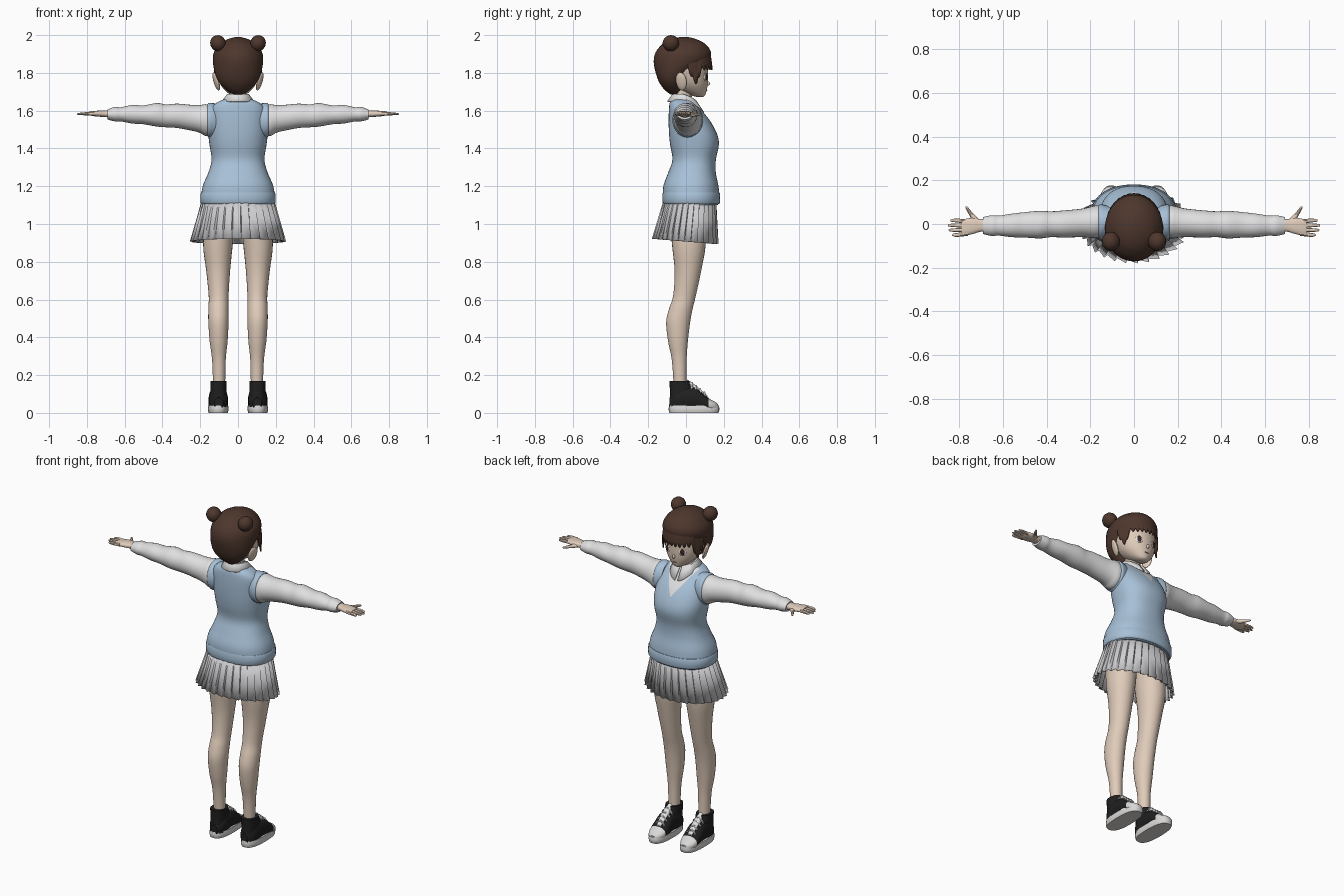
import bpy, bmesh
from math import sin, cos, pi, radians
from mathutils import Matrix, Vector

cube = bpy.data.objects.get("Cube")
if cube:
    bpy.data.objects.remove(cube, do_unlink=True)

made = []


def material(name, *rgb):
    mat = bpy.data.materials.new(name)
    mat.use_nodes = True
    mat.diffuse_color = (*rgb, 1)
    mat.node_tree.nodes["Principled BSDF"].inputs["Base Color"].default_value = (*rgb, 1)
    return mat


skin = material("skin", .74, .60, .49)
brown = material("brown hair", .075, .038, .026)
blue = material("pale blue knit", .39, .53, .68)
white = material("white cotton", .74, .74, .75)
grey = material("light grey pleats", .62, .61, .63)
black = material("black canvas", .014, .014, .015)
rubber = material("off white rubber", .70, .69, .68)
iris = material("dark brown eye", .05, .02, .015)
pink = material("pink lip", .55, .24, .20)


def finish(name, bm, mat, mirror=False, thickness=0):
    bmesh.ops.recalc_face_normals(bm, faces=bm.faces[:])
    mesh = bpy.data.meshes.new(name)
    bm.to_mesh(mesh)
    bm.free()
    mesh.materials.append(mat)
    obj = bpy.data.objects.new(name, mesh)
    bpy.context.collection.objects.link(obj)
    if thickness:
        solid = obj.modifiers.new("thickness", "SOLIDIFY")
        solid.thickness = thickness
    if mirror:
        mod = obj.modifiers.new("mirror", "MIRROR")
        mod.use_mirror_merge = False
    made.append(obj)
    return obj


def spline(rows, steps):
    """Smooth interpolation through rows of numbers."""
    out = []
    for i in range(len(rows) - 1):
        a, b, c, d = (rows[max(0, min(len(rows) - 1, i + k))] for k in (-1, 0, 1, 2))
        for s in range(steps):
            t = s / steps
            out.append([q + t * ((r - p) / 2 + t * (p - 2.5 * q + 2 * r - w / 2
                        + t * (1.5 * (q - r) + (w - p) / 2)))
                        for p, q, r, w in zip(a, b, c, d)])
    return out + [list(rows[-1])]


def grid_faces(bm, rings, closed):
    for low, high in zip(rings, rings[1:]):
        n = len(low)
        for i in range(n if closed else n - 1):
            j = (i + 1) % n
            bm.faces.new((low[i], low[j], high[j], high[i]))


def loft(name, mat, axis, rows, mirror=False, power=2, seg=28, steps=4):
    """Rows hold a position on the axis, then both limits on the other two axes."""
    bm = bmesh.new()
    rings = []
    for pos, a0, a1, b0, b1 in spline(rows, steps):
        ring = []
        for i in range(seg):
            c, s = cos(2 * pi * i / seg), sin(2 * pi * i / seg)
            u = abs(c) ** (2 / power) * (1 if c > 0 else -1)
            v = abs(s) ** (2 / power) * (1 if s > 0 else -1)
            co = [(a0 + a1 + u * (a1 - a0)) / 2, (b0 + b1 + v * (b1 - b0)) / 2]
            co.insert(axis, pos)
            ring.append(bm.verts.new(co))
        rings.append(ring)
    grid_faces(bm, rings, True)
    bm.faces.new(rings[0])
    bm.faces.new(rings[-1])
    return finish(name, bm, mat, mirror)


def centred(rows):
    """Expand (z, half width, back, front) into loft rows."""
    return [(z, -w, w, back, front) for z, w, back, front in rows]


def ball(name, mat, place, size, turn=0, tilt=0, mirror=False):
    bm = bmesh.new()
    bmesh.ops.create_uvsphere(bm, u_segments=20, v_segments=12, radius=1)
    bm.transform(Matrix.Translation(place) @ Matrix.Rotation(turn, 4, "Z")
                 @ Matrix.Rotation(tilt, 4, "Y") @ Matrix.Diagonal((*size, 1)))
    return finish(name, bm, mat, mirror)


def recolour(obj, mat, planes, rule):
    """Cut the mesh along planes, then paint the faces chosen by the rule."""
    bm = bmesh.new()
    bm.from_mesh(obj.data)
    for co, normal in planes:
        bmesh.ops.bisect_plane(bm, geom=bm.verts[:] + bm.edges[:] + bm.faces[:],
                               plane_co=co, plane_no=normal)
    obj.data.materials.append(mat)
    for face in bm.faces:
        if rule(face.calc_center_median()):
            face.material_index = 1
    bm.to_mesh(obj.data)
    bm.free()


# Legs
loft("legs", skin, 2, [
    (1.08, .01, .17, -.09, .1), (.9, .027, .185, -.075, .105), (.75, .042, .168, -.06, .08),
    (.62, .05, .155, -.068, .052), (.55, .05, .157, -.09, .035), (.48, .05, .157, -.105, .022),
    (.38, .055, .15, -.095, .01), (.28, .065, .137, -.075, .003), (.14, .068, .132, -.065, .002)],
    mirror=True)

# Shoes: shaft, foot with pale toe cap, sole, tongue and laces
loft("shoe_shafts", black, 2, [
    (.03, .058, .15, -.09, .05), (.1, .06, .147, -.085, .04), (.168, .06, .145, -.088, .018)],
    mirror=True, power=2.4)
foot = loft("shoe_feet", black, 1, [
    (-.088, .08, .125, .02, .08), (-.05, .056, .15, .015, .12), (0, .056, .152, .015, .14),
    (.05, .054, .155, .015, .135), (.085, .052, .157, .012, .108), (.125, .055, .156, .012, .075),
    (.155, .07, .142, .012, .058), (.17, .088, .122, .015, .045)], mirror=True, power=2.3)
recolour(foot, rubber, [((0, .118, 0), (0, 1, 0))], lambda c: c.y > .118)
loft("shoe_soles", rubber, 2, [
    (0, .054, .156, -.088, .172), (.018, .05, .159, -.092, .177), (.038, .052, .157, -.09, .174)],
    mirror=True, power=2.6)
loft("shoe_tongues", white, 1, [
    (.005, .088, .118, .1, .178), (.035, .083, .124, .1, .158), (.07, .083, .124, .08, .13),
    (.115, .09, .118, .05, .09)], mirror=True, power=3)
for k in range(4):
    y, z = .03 + .022 * k, .157 - .017 * k
    loft(f"shoe_lace_{k + 1}", white, 0, [
        (.07, y - .006, y + .006, z - .03, z - .018), (.104, y - .006, y + .006, z - .003, z + .008),
        (.138, y - .006, y + .006, z - .03, z - .018)], mirror=True, seg=8)

# Pleated skirt
bm = bmesh.new()
pleats = 30
rings = []
for t in (0, .5, 1):
    ring = []
    for i in range(pleats):
        for part, swell in ((0, 0), (.8, .085), (.9, -.01)):
            a = 2 * pi * (i + part) / pleats
            r = 1 + swell * (.25 + .75 * t)
            ring.append(bm.verts.new(((.185 + .05 * t) * r * cos(a),
                                      (.135 + .028 * t) * r * sin(a) + .022 - .026 * t,
                                      1.14 - t * (.232 + .014 * sin(a)))))
    rings.append(ring)
grid_faces(bm, rings, True)
finish("pleated_skirt", bm, grey, thickness=.004)

# Knitted vest with a V neck showing the shirt
vest = loft("vest", blue, 2, centred([
    (1.1, .186, -.112, .168), (1.13, .195, -.12, .176), (1.2, .187, -.12, .172),
    (1.27, .158, -.095, .158), (1.34, .14, -.072, .158), (1.42, .151, -.084, .174),
    (1.48, .157, -.09, .163), (1.55, .154, -.092, .125), (1.61, .143, -.09, .075),
    (1.645, .108, -.085, .045), (1.667, .055, -.07, .025)]), power=2.3, seg=48)
slope, tip = 1.5, 1.51
recolour(vest, white, [((0, 0, tip), (side * slope, 0, 1)) for side in (-1, 1)],
         lambda c: c.y > 0 and c.z > tip + slope * abs(c.x))
loft("vest_hem", blue, 2, centred([
    (1.105, .19, -.116, .174), (1.115, .199, -.124, .18), (1.16, .198, -.124, .18),
    (1.168, .19, -.12, .174)]), power=2.3, seg=48, steps=2)
loft("vest_armholes", blue, 0, [
    (.11, -.06, .08, 1.46, 1.637), (.15, -.072, .09, 1.458, 1.641),
    (.162, -.066, .084, 1.464, 1.634)], mirror=True)

# Shirt sleeves and cuffs
loft("sleeves", white, 0, [
    (.12, -.06, .08, 1.468, 1.625), (.17, -.066, .085, 1.466, 1.634), (.2, -.063, .079, 1.482, 1.63),
    (.24, -.06, .07, 1.493, 1.63), (.32, -.062, .062, 1.508, 1.637), (.38, -.06, .058, 1.512, 1.633),
    (.43, -.066, .06, 1.516, 1.64), (.5, -.062, .054, 1.528, 1.628), (.56, -.06, .047, 1.532, 1.63),
    (.62, -.053, .038, 1.543, 1.618), (.65, -.055, .04, 1.543, 1.62), (.69, -.046, .032, 1.553, 1.607)],
    mirror=True)

# Hands
loft("palms", skin, 0, [
    (.66, -.038, .024, 1.56, 1.604), (.7, -.035, .022, 1.566, 1.6), (.735, -.045, .028, 1.568, 1.6),
    (.77, -.052, .024, 1.572, 1.598), (.79, -.048, .015, 1.577, 1.595)], mirror=True, power=2.4)
for k, end in enumerate((.832, .848, .852, .84)):
    y = -.044 + .018 * k
    shift = .004 * (k - 1.5)
    loft(f"fingers_{k + 1}", skin, 0, [
        (.76, y - .01, y + .01, 1.574, 1.595), (.81, y + shift - .009, y + shift + .009, 1.575, 1.592),
        (end - .006, y + shift - .006, y + shift + .006, 1.577, 1.588),
        (end, y + shift - .002, y + shift + .002, 1.58, 1.585)], mirror=True, seg=10, steps=3)
loft("thumbs", skin, 1, [
    (0, .69, .74, 1.568, 1.592), (.03, .718, .748, 1.568, 1.59), (.055, .742, .762, 1.57, 1.587),
    (.076, .759, .772, 1.573, 1.584), (.081, .764, .77, 1.576, 1.581)], mirror=True, seg=10)

# Neck and collar
loft("neck", skin, 2, centred([
    (1.6, .06, -.075, .035), (1.66, .044, -.06, .03), (1.74, .044, -.055, .035)]))
bm = bmesh.new()
rings = []
for t in (0, .25, 1):
    ring = []
    for i in range(33):
        a = radians(96 + 348 * i / 32)
        front = max(0, sin(a))
        r = .05 + .036 * t
        z = 1.688 - .022 * front - t * (.038 + .038 * front ** 3) + .012 * sin(pi * t)
        ring.append(bm.verts.new((r * cos(a), r * 1.02 * sin(a) - .012 + .022 * t * front, z)))
    rings.append(ring)
grid_faces(bm, rings, False)
finish("shirt_collar", bm, white, thickness=.006)

# Head and face
loft("head", skin, 2, centred([
    (1.672, .012, .06, .088), (1.68, .034, .03, .1), (1.705, .066, -.03, .109),
    (1.74, .094, -.07, .115), (1.79, .112, -.1, .117), (1.85, .115, -.12, .115),
    (1.92, .1, -.11, .1), (1.96, .05, -.06, .05)]), seg=36)
ball("nose", skin, (0, .114, 1.744), (.008, .014, .012))
ball("mouth", pink, (0, .11, 1.708), (.014, .004, .003))
ball("ears", skin, (.115, -.025, 1.755), (.012, .03, .05), turn=-.35, tilt=.3, mirror=True)
ball("eye_whites", white, (.05, .1045, 1.778), (.021, .004, .021), turn=-.45, mirror=True)
ball("irises", iris, (.05, .1065, 1.779), (.013, .0045, .019), turn=-.45, mirror=True)

# Hair cap and buns
loft("hair_cap", brown, 2, centred([
    (1.685, .022, -.08, -.04), (1.71, .062, -.113, -.02), (1.75, .1, -.142, 0),
    (1.8, .122, -.16, .045), (1.86, .133, -.171, .12), (1.91, .127, -.16, .132),
    (1.955, .093, -.122, .1), (1.98, .05, -.075, .05), (1.99, .012, -.03, .01)]), seg=40)
ball("hair_buns", brown, (.106, -.08, 1.957), (.041, .044, .043), tilt=.5, mirror=True)

# Fringe of pointed strands, longer at the temples
bm = bmesh.new()
strands, cols = 15, 6
rings = []
for t in (0, .25, .5, .75, 1):
    ring = []
    for i in range(strands * cols + 1):
        a = radians(8 + 164 * i / (strands * cols))
        ridge = abs(sin(pi * i / cols))
        temple = max(0, abs(cos(a)) - .8) / .2
        bottom = 1.838 - .022 * ridge - .075 * sin(pi * min(1, temple))
        r = 1 + .014 * ridge + .03 * sin(pi * t / 2)
        z = 1.935 + t * (bottom - 1.935)
        ring.append(bm.verts.new((r * (.11 + .015 * t ** .5) * cos(a),
                                  r * (.125 + .019 * t ** .5) * sin(a) - .009, z)))
    rings.append(ring)
grid_faces(bm, rings, False)
finish("fringe", bm, brown, thickness=.006)

# Smooth shading with crisp pleats and seams
bpy.ops.object.select_all(action="DESELECT")
for obj in made:
    obj.select_set(True)
bpy.context.view_layer.objects.active = made[0]
bpy.ops.object.shade_smooth_by_angle(angle=radians(35))
